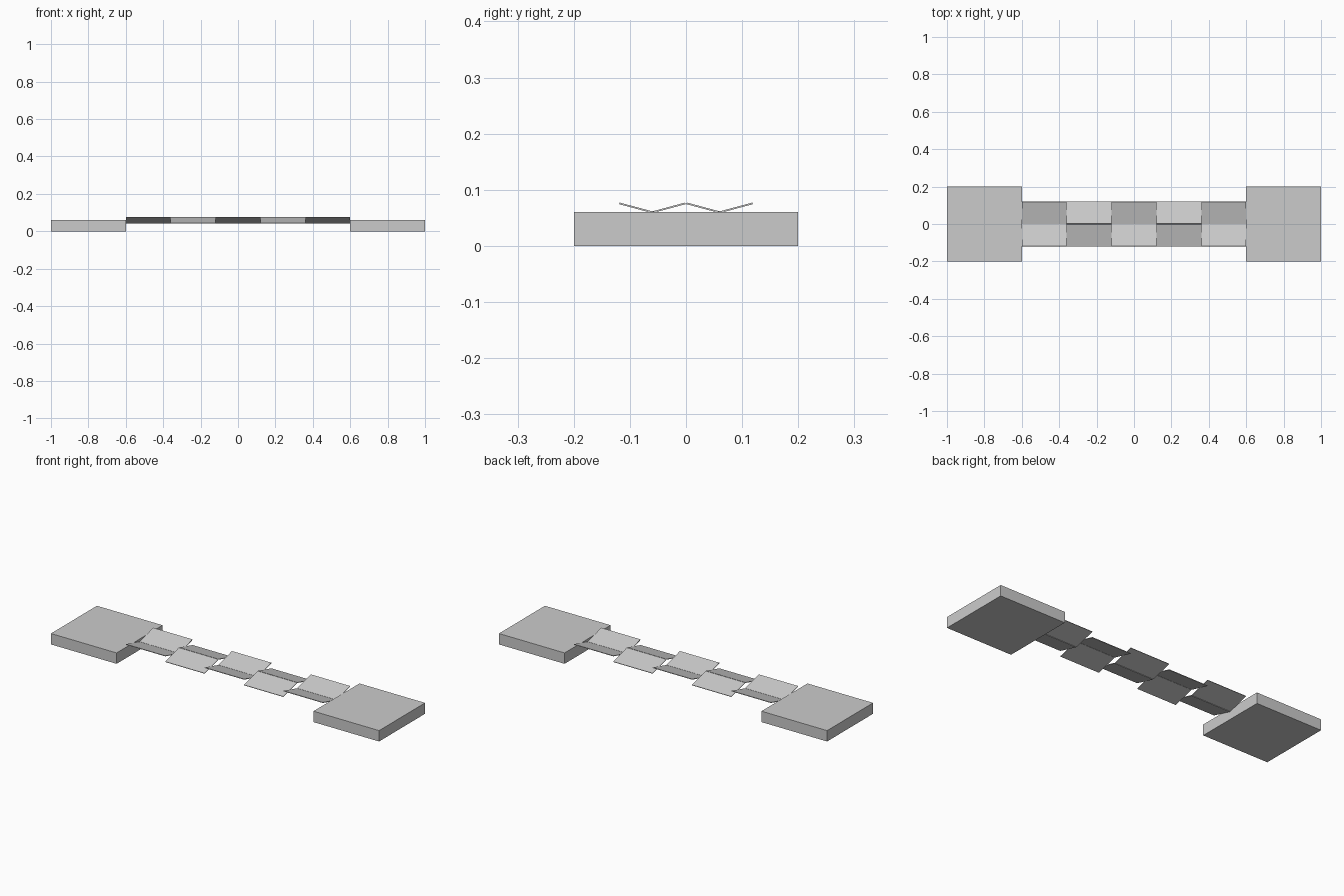
import bpy
from math import radians

cube = bpy.data.objects.get("Cube")
if cube:
    bpy.data.objects.remove(cube, do_unlink=True)

GREY = (0.6, 0.6, 0.6, 1)
grey = bpy.data.materials.new("plain grey")
grey.use_nodes = True
grey.diffuse_color = GREY
grey.node_tree.nodes["Principled BSDF"].inputs["Base Color"].default_value = GREY


def box(name, size, location, tilt=0):
    """Add a box of the given size, tilted about the x axis."""
    bpy.ops.mesh.primitive_cube_add(size=1, location=location, rotation=(radians(tilt), 0, 0))
    obj = bpy.context.object
    obj.name = name
    obj.scale = size
    obj.data.materials.append(grey)
    return obj


# End platforms
for name, x in (("right_platform", -0.8), ("left_platform", 0.8)):
    box(name, (0.4, 0.4, 0.06), (x, 0, 0.03))

# Walkway between them: two rows of thin slabs with alternating tilt
COUNT, LENGTH, WIDTH, THICK, TILT = 5, 0.24, 0.122, 0.003, 15
for row, side in (("front", -1), ("back", 1)):
    for i in range(COUNT):
        x = (i - (COUNT - 1) / 2) * LENGTH
        lean = side if i % 2 == 0 else -side
        box(f"{row}_slab_{i + 1}", (LENGTH, WIDTH, THICK), (x, side * 0.06, 0.06), lean * TILT)
